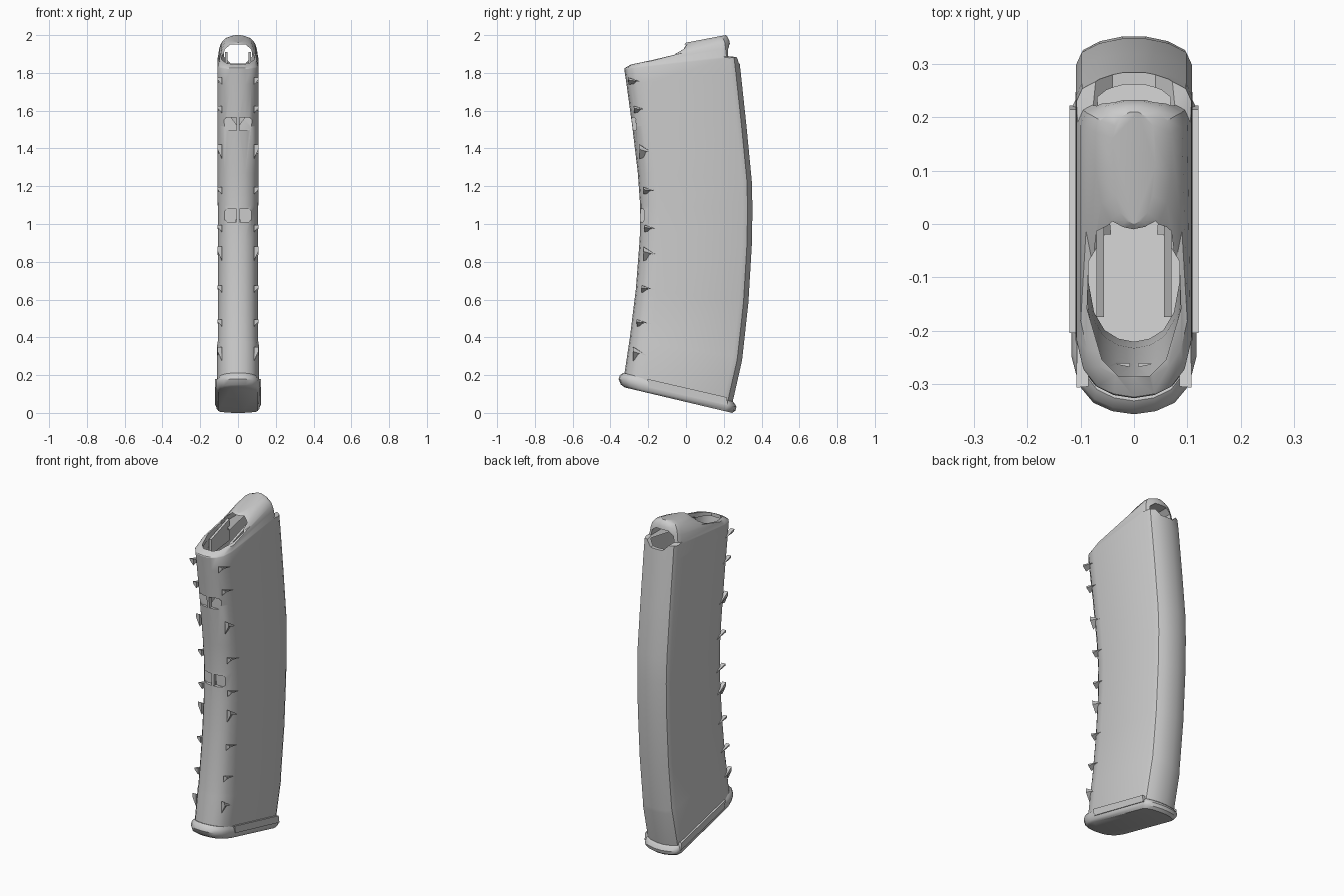
import bpy, bmesh, math
from mathutils import Vector

if "Cube" in bpy.data.objects:
    bpy.data.objects.remove(bpy.data.objects["Cube"])

grey = bpy.data.materials.new("light grey")
grey.use_nodes = True
grey.diffuse_color = (0.6, 0.6, 0.6, 1)
grey.node_tree.nodes["Principled BSDF"].inputs["Base Color"].default_value = (0.6, 0.6, 0.6, 1)


def finish(name, bm, helper=False):
    bmesh.ops.recalc_face_normals(bm, faces=bm.faces)
    me = bpy.data.meshes.new(name)
    bm.to_mesh(me)
    bm.free()
    me.materials.append(grey)
    ob = bpy.data.objects.new(name, me)
    bpy.context.collection.objects.link(ob)
    if helper:
        ob.hide_render = True
        ob.hide_viewport = True
    return ob


def loft(name, rings, helper=False):
    bm = bmesh.new()
    loops = [[bm.verts.new(p) for p in r] for r in rings]
    n = len(loops[0])
    for a, b in zip(loops, loops[1:]):
        for i in range(n):
            j = (i + 1) % n
            bm.faces.new((a[i], a[j], b[j], b[i]))
    bm.faces.new(loops[0])
    bm.faces.new(loops[-1])
    return finish(name, bm, helper)


def ring(fy, fz, by, bz, w, inset=0.0):
    # Rounded section lying between a front and a back point
    f, b = Vector((0, fy, fz)), Vector((0, by, bz))
    d = (b - f).normalized()
    f, b, w = f + d * inset, b - d * inset, w - inset
    half = [(0, f), (0.35, f + d * 0.006), (0.65, f + d * 0.022), (0.88, f + d * 0.055),
            (1, f + d * 0.11), (1, b - d * 0.05), (0.9, b - d * 0.026),
            (0.6, b - d * 0.009), (0.2, b)]
    right = [p + Vector((k * w, 0, 0)) for k, p in half]
    left = [p - Vector((k * w, 0, 0)) for k, p in half[1:]]
    return right + left[::-1]


def prism(name, pts, lo, hi, axis, helper=False):
    # Extrude a 2D outline along the x, y or z axis
    def place(p, h):
        q = list(p)
        q.insert(axis, h)
        return q
    return loft(name, [[place(p, h) for p in pts] for h in (lo, hi)], helper)


def smooth(ob, angle=30):
    bpy.ops.object.select_all(action="DESELECT")
    bpy.context.view_layer.objects.active = ob
    ob.select_set(True)
    bpy.ops.object.shade_smooth_by_angle(angle=math.radians(angle))


# Curved hollow body: front y, front z, back y, back z, half width
column = [(-0.33, 0.18, 0.245, 0.05, 0.11), (-0.30, 0.38, 0.295, 0.27, 0.11),
          (-0.297, 0.40, 0.298, 0.29, 0.107), (-0.265, 0.66, 0.33, 0.58, 0.107),
          (-0.245, 0.92, 0.348, 0.88, 0.107), (-0.243, 1.10, 0.352, 1.08, 0.107),
          (-0.255, 1.27, 0.348, 1.23, 0.109), (-0.285, 1.52, 0.32, 1.52, 0.109),
          (-0.315, 1.74, 0.29, 1.80, 0.109), (-0.327, 1.82, 0.28, 1.885, 0.108)]
crown = [(-0.325, 1.825, 0.24, 1.89, 0.106), (-0.29, 1.845, 0.235, 1.935, 0.10),
         (-0.12, 1.88, 0.23, 1.97, 0.09), (-0.015, 1.945, 0.22, 1.99, 0.07),
         (0.0, 1.96, 0.21, 2.0, 0.04)]
body = loft("magazine_body", [ring(*s) for s in column + crown])

cutters = [loft("cavity_cutter", [ring(*s, inset=0.022) for s in column[1:]], True)]

# Feed opening on top, with a slot running out through the rear
feed = [(0.055, -0.02), (0.085, -0.07), (0.088, -0.16), (0.06, -0.255), (0.03, -0.285)]
cutters.append(prism("feed_cutter", feed + [(-x, y) for x, y in feed[::-1]], 1.79, 2.1, 2, True))
slot = [(0.04, 1.85), (0.078, 1.89), (0.07, 1.925), (0.04, 1.95)]
cutters.append(prism("slot_cutter", slot + [(-x, z) for x, z in slot[::-1]], -0.05, 0.4, 1, True))

# Paired inspection windows on the front
for z, y in ((1.53, -0.262), (1.045, -0.22)):
    for s in (-1, 1):
        pane = [(s * x, z + dz) for x, dz in ((0.008, -0.035), (0.055, -0.035), (0.08, -0.015),
                                              (0.08, 0.015), (0.06, 0.035), (0.008, 0.035))]
        cutters.append(prism("window_cutter", pane, -0.5, y, 1, True))

for c in cutters:
    m = body.modifiers.new(c.name, "BOOLEAN")
    m.object, m.operation, m.solver = c, "DIFFERENCE", "EXACT"
bpy.context.view_layer.objects.active = body
body.select_set(True)
for m in list(body.modifiers):
    bpy.ops.object.modifier_apply(modifier=m.name)
for c in cutters:
    bpy.data.objects.remove(c)
smooth(body)

# Slanted base plate with a rolled edge
plate = [(-0.325, 0.135, 0.245, 0.0, 0.105), (-0.345, 0.15, 0.262, 0.012, 0.114),
         (-0.357, 0.18, 0.267, 0.032, 0.117), (-0.35, 0.20, 0.257, 0.05, 0.114),
         (-0.332, 0.212, 0.245, 0.062, 0.107)]
smooth(loft("base_plate", [ring(*s) for s in plate]), 40)

# Side rails, inner guides and the small grip fins along the front corners
rail = [(-0.205, 0.18), (0.215, 0.083), (0.222, 0.04), (-0.195, 0.135)]
guide = [(-0.175, 1.76), (0.0, 1.78), (0.0, 1.91), (-0.175, 1.85)]
fins = [(0.3, -0.27), (0.47, -0.25), (0.65, -0.225), (0.83, -0.215), (0.97, -0.21),
        (1.17, -0.215), (1.37, -0.235), (1.6, -0.265), (1.75, -0.295)]
for side, s in (("left", 1), ("right", -1)):
    prism(side + "_base_rail", rail, s * 0.10, s * 0.121, 0)
    prism(side + "_feed_guide", guide, s * 0.056, s * 0.07, 0)
    for i, (z, y) in enumerate(fins):
        h = 0.05 if i % 3 == 0 else 0.025
        loft(side + "_grip_fin", [
            [(s * 0.085, y - 0.01, z + h), (s * 0.085, y + 0.07, z), (s * 0.085, y - 0.01, z - h / 2)],
            [(s * 0.108, y - 0.012, z + h), (s * 0.107, y + 0.07, z), (s * 0.108, y - 0.01, z + h / 2)]])
